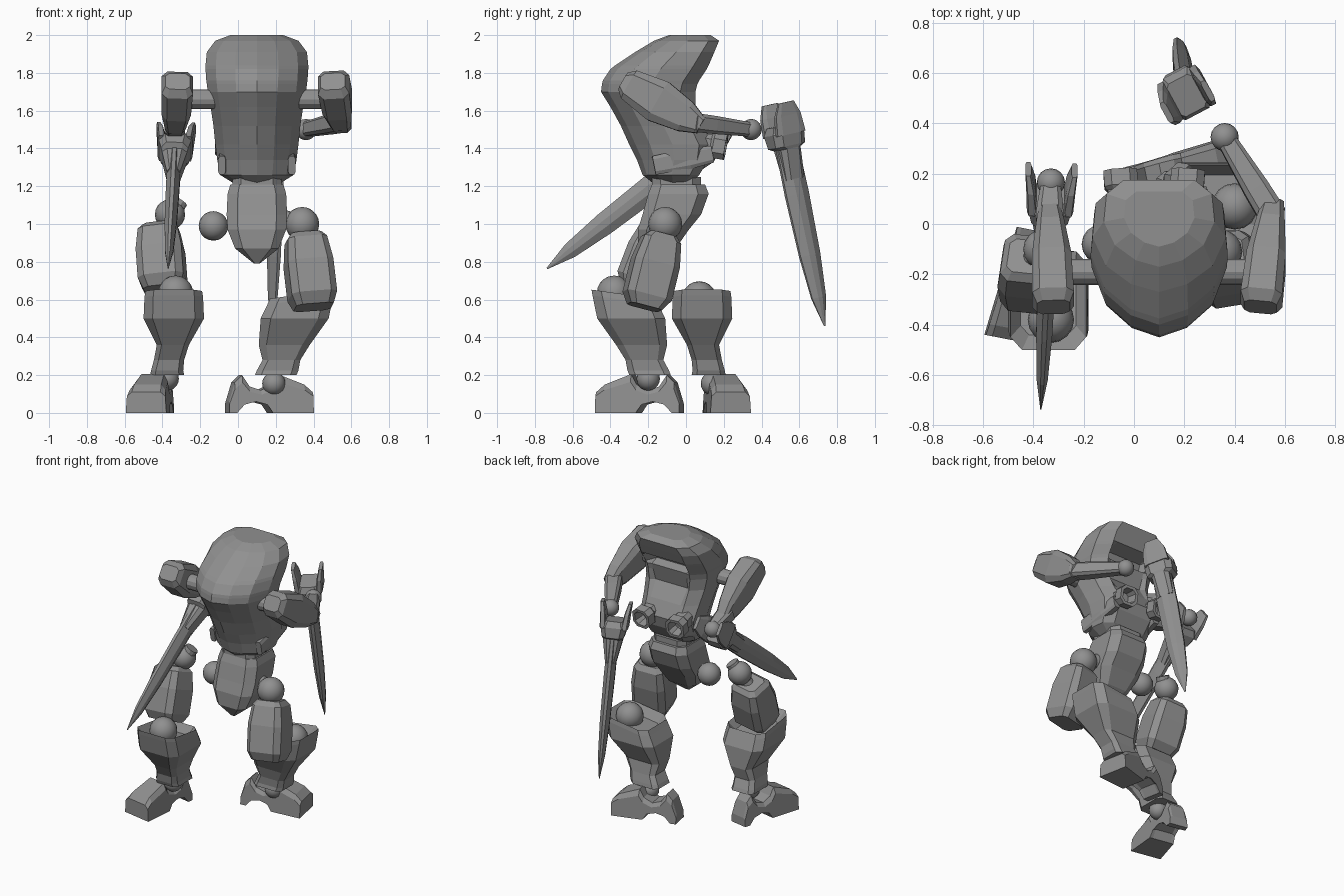
import bpy, bmesh, math
from mathutils import Vector, Matrix

if "Cube" in bpy.data.objects:
    bpy.data.objects.remove(bpy.data.objects["Cube"], do_unlink=True)

GREY = (0.28, 0.28, 0.28, 1)
mat = bpy.data.materials.new("plain grey")
mat.use_nodes = True
mat.diffuse_color = GREY
mat.node_tree.nodes["Principled BSDF"].inputs["Base Color"].default_value = GREY
ID = Matrix.Identity(4)


def finish(name, bm, smooth=False):
    bmesh.ops.remove_doubles(bm, verts=bm.verts, dist=0.0005)
    bmesh.ops.recalc_face_normals(bm, faces=bm.faces)
    me = bpy.data.meshes.new(name)
    bm.to_mesh(me)
    bm.free()
    me.materials.append(mat)
    for p in me.polygons:
        p.use_smooth = smooth
    ob = bpy.data.objects.new(name, me)
    bpy.context.collection.objects.link(ob)
    return ob


def skin(name, loops, m=ID):
    """Join closed loops of points into a capped skin."""
    bm = bmesh.new()
    rows = [[bm.verts.new(m @ Vector(p)) for p in loop] for loop in loops]
    n = len(rows[0])
    for lo, hi in zip(rows, rows[1:]):
        for i in range(n):
            j = (i + 1) % n
            bm.faces.new((lo[i], lo[j], hi[j], hi[i]))
    bm.faces.new(rows[0])
    bm.faces.new(rows[-1])
    return finish(name, bm)


def block(cx, cy, z, hx, hy, c):
    """Rectangle with cut corners; c = 1 gives a diamond."""
    k = 1 - c
    pts = ((1, k), (k, 1), (-k, 1), (-1, k), (-1, -k), (-k, -1), (k, -1), (1, -k))
    return [(cx + hx * x, cy + hy * y, z) for x, y in pts]


def loft(name, rings, m=ID, c=0.35):
    return skin(name, [block(*r, c) for r in rings], m)


def along(p, q, twist=0):
    """Frame at p with its z axis towards q."""
    p, q = Vector(p), Vector(q)
    z = (q - p).normalized()
    x = Vector((1, 0, 0)) if abs(z.x) < 0.9 else Vector((0, 0, 1))
    x = (x - z * x.dot(z)).normalized()
    m = Matrix((x, z.cross(x), z)).transposed().to_4x4()
    return Matrix.Translation(p) @ m @ Matrix.Rotation(math.radians(twist), 4, 'Z')


def limb(name, p, q, rings, c=0.35, twist=0):
    """Loft from p to q; rings hold (fraction, half width, half depth)."""
    size = (Vector(q) - Vector(p)).length
    return loft(name, [(0, 0, t * size, a, b) for t, a, b in rings], along(p, q, twist), c)


def ball(name, p, r):
    bm = bmesh.new()
    bmesh.ops.create_uvsphere(bm, u_segments=16, v_segments=10, radius=r,
                              matrix=Matrix.Translation(p))
    return finish(name, bm, smooth=True)


def rod(name, p, q, r):
    size = (Vector(q) - Vector(p)).length
    bm = bmesh.new()
    bmesh.ops.create_cone(bm, cap_ends=True, segments=12, radius1=r, radius2=r, depth=size,
                          matrix=along(p, q) @ Matrix.Translation((0, 0, size / 2)))
    return finish(name, bm)


# Torso: faceted egg with a pointed front and a hollow under the rear hood
HALF = ((0, 0), (.42, .075), (.8, .25), (1, .52), (.95, .84), (.64, 1))
def torso_ring(z, w, front, back, hollow):
    pts = [(x * w, front + f * (back - front)) for x, f in HALF]
    pts += [(.52 * w, back - hollow), (0, back - hollow)]
    pts += [(-x, y) for x, y in reversed(pts[1:-1])]
    return [(.1 + x, y, z) for x, y in pts]

skin("torso", [torso_ring(*r) for r in (
    (1.22, .13, -.18, .03, 0), (1.26, .195, -.23, .07, 0), (1.34, .21, -.26, .12, 0),
    (1.42, .22, -.3, .14, .0), (1.52, .23, -.345, .09, .0), (1.62, .245, -.4, .05, .03),
    (1.7, .26, -.45, .05, .01), (1.74, .265, -.445, .06, .01), (1.76, .268, -.44, .07, .08),
    (1.82, .272, -.4, .11, .1), (1.84, .272, -.375, .12, 0), (1.91, .265, -.27, .15, 0),
    (1.97, .22, -.17, .175, 0), (2.0, .14, -.09, .13, 0))])
for s in (-1, 1):
    # Side skirts and rear thrusters
    limb("side_skirt", (.1 + s * .185, -.17, 1.31), (.1 + s * .165, .14, 1.37),
         ((0, .02, .05), (.6, .03, .055), (1, .025, .045)))
    limb("thruster", (.08 + s * .125, .07, 1.43), (.08 + s * .135, .21, 1.405),
         ((0, .055, .055), (.45, .055, .055), (.55, .067, .067), (1, .067, .067), (1, .048, .048),
          (.5, .038, .038)), c=.45)

# Waist and pelvis
loft("waist", [(.1, -.05, 1.16, .13, .13), (.1, -.05, 1.25, .13, .13)])
loft("pelvis", [(.1, -.04, 1.21, .14, .14), (.1, -.04, 1.16, .155, .16), (.1, -.075, 1.05, .16, .155),
                (.1, -.12, .97, .155, .135), (.1, -.155, .87, .115, .1), (.1, -.18, .79, .015, .025)])
ball("right_hip_ball", (-.13, -.08, .99), .078)
ball("left_hip_ball", (.34, -.11, 1.0), .09)
rod("left_hip_rod", (.22, -.08, 1.03), (.34, -.11, 1.0), .05)
ball("right_thigh_ball", (-.36, -.1, 1.05), .08)
rod("right_thigh_peg", (-.31, -.08, 1.12), (-.41, -.14, .95), .045)

# Thighs
THIGH = ((0, .08, .07), (.08, .105, .1), (.4, .122, .122), (.85, .122, .122), (1, .1, .085))
limb("right_thigh", (-.42, -.13, .99), (-.395, -.26, .65), THIGH, c=.3, twist=8)
limb("left_thigh", (.355, -.125, .945), (.4, -.22, .56), THIGH, c=.3, twist=-8)

# Lower legs, drawn in (inward, forward, up) coordinates from the ankle
SHIN = ((.025, -.01, .2, .09, .11), (.025, .0, .225, .085, .11), (.035, .02, .28, .08, .1),
        (.055, .035, .36, .085, .135), (.06, .09, .5, .16, .18), (.06, .12, .6, .155, .175),
        (.06, .13, .63, .15, .17), (.06, .12, .57, .11, .12))
FOOT = ((.245, 0), (.245, .11), (.2, .15), (.06, .205), (.03, .15), (-.03, .12), (-.09, .14),
        (-.13, .2), (-.17, .16), (-.2, .06), (-.2, 0), (-.16, 0), (-.12, .055), (-.06, .075),
        (0, .055), (.03, 0))

def lower_leg(side, inward, forward, shin_at, foot_at, ankle, knee):
    axes = Matrix((inward, forward, (0, 0, 1))).transposed().to_4x4()
    m = Matrix.Translation(shin_at) @ axes
    shin = loft(side + "_shin", SHIN, m, c=.3)
    # Raise the knee guard towards its front
    base, front = Vector(shin_at), Vector(forward)
    for v in shin.data.vertices:
        if v.co.z > .55:
            v.co.z += .14 * ((v.co - base).dot(front) - .14)
    m = Matrix.Translation(foot_at) @ axes @ Matrix.Rotation(math.radians(11), 4, 'Z')
    def edge(s, low):
        return [(s * (.085 + .1 * b) * (1 - .5 * z), b, z * low) for b, z in FOOT]
    skin(side + "_foot", [edge(-1, .8), edge(-.75, 1), edge(.75, 1), edge(1, .8)], m)
    ball(side + "_ankle_ball", ankle, .062)
    ball(side + "_knee_ball", knee, .092)

lower_leg("right", (1, 0, 0), (0, -1, 0), (-.4, -.2, 0), (-.44, -.22, 0),
          (-.375, -.2, .18), (-.33, -.38, .635))
lower_leg("left", (0, -1, 0), (1, 0, 0), (.21, .145, 0), (.14, .19, 0),
          (.19, .14, .155), (.4, .07, .605))

# Arms: shoulder rod, tapered upper arm, forearm and hand ball
UPPER = ((0, .065, .05), (.08, .083, .085), (.45, .078, .115), (.8, .056, .085), (1, .042, .045))
def arm(side, inner, shoulder, elbow, hand):
    rod(side + "_shoulder_rod", inner, (shoulder[0], inner[1], inner[2]), .052)
    limb(side + "_upper_arm", shoulder, elbow, UPPER)
    limb(side + "_forearm", Vector(elbow) + Vector((0, -.05, .02)), hand,
         ((0, .055, .05), (.35, .052, .048), (1, .037, .037)))
    ball(side + "_hand_ball", hand, .056)

arm("left", (.3, -.19, 1.66), (.502, -.33, 1.755), (.553, .08, 1.52), (.36, .345, 1.5))
arm("right", (-.1, -.19, 1.66), (-.32, -.33, 1.755), (-.335, .06, 1.5), (-.33, .165, 1.46))

# Swords with forked grips
def sword(side, grip, tip, twist):
    m = along(grip, tip, twist)
    loft(side + "_grip", [(0, 0, .05, .07, .075), (0, 0, .09, .088, .095), (0, 0, .16, .072, .09),
                          (0, 0, .175, .066, .06), (0, 0, .34, .035, .055)], m, c=.4)
    for s in (-1, 1):
        loft(side + "_grip_prong", [(s * .07, 0, .1, .022, .085), (s * .08, 0, 0, .018, .075),
                                    (s * .092, 0, -.07, .012, .045)], m)
    loft(side + "_blade", [(0, 0, .15, .034, .064), (0, 0, .42, .036, .068), (0, 0, .75, .032, .06),
                           (0, 0, .98, .022, .042), (0, 0, 1.135, .002, .004)], m, c=.7)

sword("left", (.21, .5, 1.57), (.18, .73, .48), -28)
sword("right", (-.33, .16, 1.46), (-.37, -.735, .765), 0)
